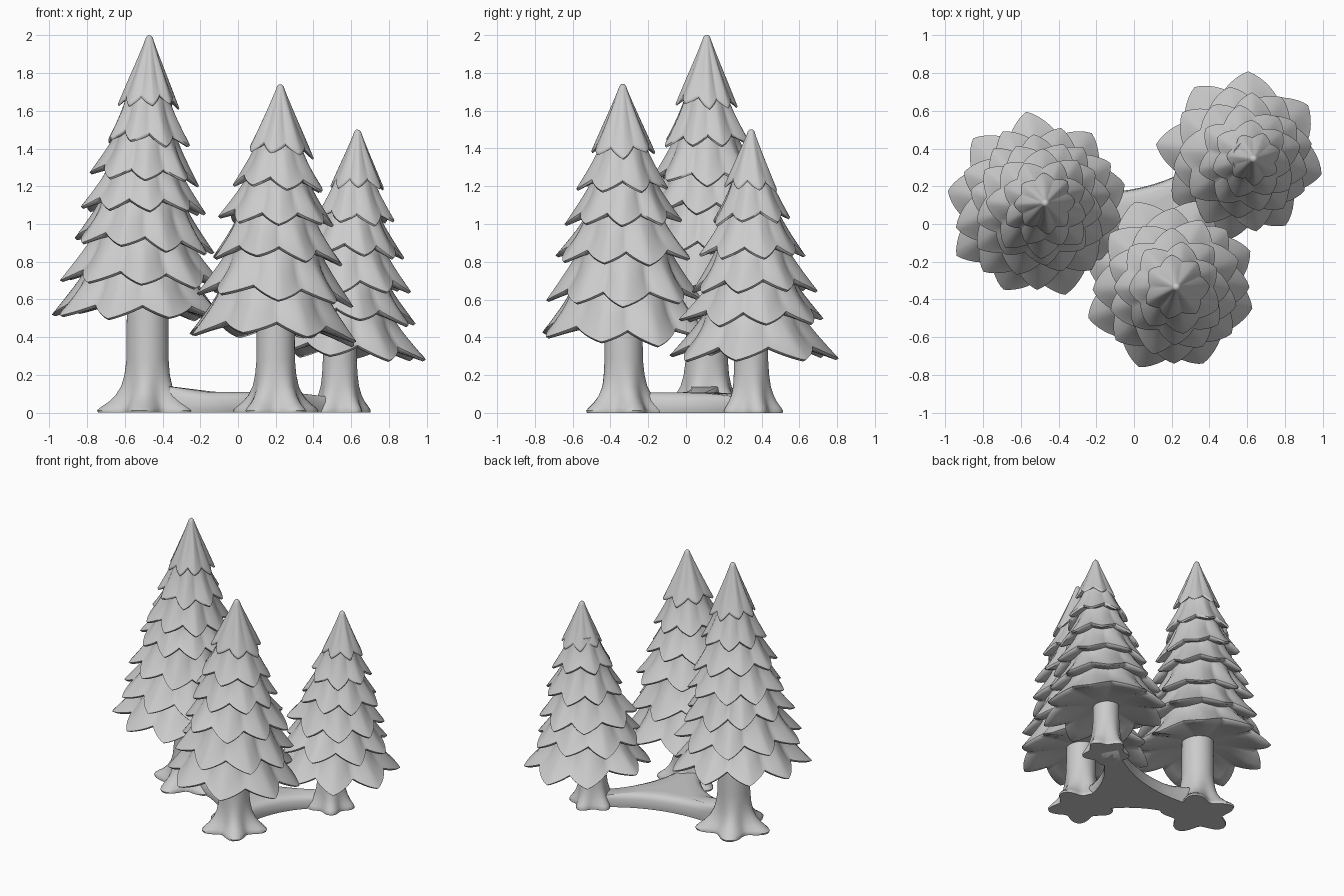
import bpy, bmesh, math, random
from mathutils import Vector

if "Cube" in bpy.data.objects:
    bpy.data.objects.remove(bpy.data.objects["Cube"])

random.seed(7)
grey = bpy.data.materials.new("light_grey")
grey.diffuse_color = (0.6, 0.6, 0.6, 1)
grey.use_nodes = True
grey.node_tree.nodes["Principled BSDF"].inputs["Base Color"].default_value = grey.diffuse_color


def finish(name, bm, angle):
    bmesh.ops.remove_doubles(bm, verts=bm.verts, dist=0.0002)
    bmesh.ops.recalc_face_normals(bm, faces=bm.faces)
    me = bpy.data.meshes.new(name)
    bm.to_mesh(me)
    bm.free()
    me.materials.append(grey)
    ob = bpy.data.objects.new(name, me)
    bpy.context.collection.objects.link(ob)
    bpy.ops.object.select_all(action='DESELECT')
    ob.select_set(True)
    bpy.context.view_layer.objects.active = ob
    bpy.ops.object.shade_smooth_by_angle(angle=math.radians(angle))
    return ob


def loft(bm, rings):
    """Skin closed rings of points and cap both ends."""
    loops = [[bm.verts.new(p) for p in ring] for ring in rings]
    n = len(loops[0])
    for a, b in zip(loops, loops[1:]):
        for k in range(n):
            bm.faces.new((a[k], a[(k + 1) % n], b[(k + 1) % n], b[k]))
    bm.faces.new(loops[0])
    bm.faces.new(loops[-1])


def skirt(bm, cx, cy, z_top, r_top, z_tip, r_tip, tips, turn, first):
    """One tier of drooping pointed boughs; the first bough points along turn."""
    seg = 12
    size = [random.uniform(0.96, 1.05) for _ in range(tips)]
    drop = [random.uniform(-0.02, 0.02) for _ in range(tips)]
    skew = [random.uniform(-0.1, 0.1) for _ in range(tips)]
    notch = [random.uniform(0.17, 0.23) for _ in range(tips)]
    lift = 0.04 + 0.06 * r_tip

    def point(k, v, under=0.0):
        i, f = divmod(k, seg)
        s = f / seg * 2 - 1                       # -1..1 across a bough, 0 at its tip
        away = abs(s)
        j = (i + (1 if s > 0 else -1)) % tips
        mix = away * 0.5                          # blend with neighbour at the notch
        length = size[i] * (1 - mix) + size[j] * mix
        fall = drop[i] * (1 - mix) + drop[j] * mix
        cut = notch[i] if s > 0 else notch[i - 1]
        fold = away ** 1.15
        ang = turn + (i + s / 2 + skew[i] * (1 - away) * v) / tips * math.tau
        reach = r_tip * length * (1 - cut * fold)
        low = z_tip + fall + lift * fold
        r = r_top + (reach - r_top) * (v ** 1.06 if first else v ** 1.3)
        r *= 1 + (0.02 - 0.07 * fold) * math.sin(math.pi * v)
        z = z_top + (low - z_top) * v
        if under:                                 # underside running back to the core
            r = reach * (1 - under)
            z = low - 0.014 + (z_tip + lift + 0.014 - low) * min(1, under * 1.8)
        z -= 0.07 * (r * math.cos(ang))
        return Vector((cx + r * math.cos(ang), cy + r * math.sin(ang), z))

    n = tips * seg
    vs = (0, 0.06, 0.15, 0.28, 0.42, 0.56, 0.7, 0.82, 0.92, 0.97, 1.0)
    rings = [[point(k, v) for k in range(n)] for v in vs]
    if first:                                     # rounded treetop
        mid = Vector((cx, cy, z_top))
        rings.insert(0, [mid + (p - mid) * 0.5 + Vector((0, 0, 0.011)) for p in rings[0]])
    rings += [[point(k, 1, u) for k in range(n)] for u in (0.035, 0.2, 0.5, 0.8)]
    loft(bm, rings)


def foliage(name, apex, base, tips, turn, tiers):
    """Stack of tiers, each (tip height, tip radius); boughs alternate between tiers."""
    bm = bmesh.new()
    last = len(tiers) - 1
    for i, (z, r) in enumerate(tiers):
        t = i / last
        cx = apex[0] + (base[0] - apex[0]) * t
        cy = apex[1] + (base[1] - apex[1]) * t
        if i == 0:
            z_top, r_top = apex[2] - 0.011, 0.018
        else:
            z_top, r_top = tiers[i - 1][0] + 0.06, tiers[i - 1][1] * 0.67
        count = tips if last - i < 4 else tips - 1
        phase = math.radians(turn) + (last - i) % 2 * math.pi / count
        skirt(bm, cx, cy, z_top, r_top, z, r, count, phase, i == 0)
    finish(name, bm, 62)


def trunk(name, x, y, top, radius, spread, turn):
    """Straight trunk flaring into five rounded roots."""
    bm = bmesh.new()
    rings = []
    for z, f in ((0, 0.97), (0.012, 1), (0.03, 0.86), (0.055, 0.62), (0.09, 0.38),
                 (0.14, 0.18), (0.2, 0.07), (0.28, 0), (top, -0.03)):
        ring = []
        for k in range(50):
            a = k / 50 * math.tau
            lobe = 0.7 + 0.3 * math.cos(5 * (a - turn))
            r = radius + (spread - radius) * f * lobe
            ring.append((x + r * math.cos(a), y + r * math.sin(a), z))
        rings.append(ring)
    loft(bm, rings)
    finish(name, bm, 50)


# Boughs
foliage("tall_tree_foliage", (-0.47, 0.11, 2.0), (-0.52, 0.10), 9, 92,
        [(1.64, 0.165), (1.43, 0.235), (1.24, 0.29), (1.07, 0.335),
         (0.88, 0.385), (0.69, 0.435), (0.5, 0.485)])
foliage("middle_tree_foliage", (0.225, -0.335, 1.74), (0.19, -0.325), 8, 25,
        [(1.38, 0.175), (1.19, 0.245), (1.0, 0.305), (0.81, 0.365),
         (0.61, 0.425), (0.4, 0.468)])
foliage("small_tree_foliage", (0.635, 0.345, 1.5), (0.56, 0.355), 8, -10,
        [(1.2, 0.145), (1.02, 0.21), (0.83, 0.28), (0.65, 0.335),
         (0.48, 0.385), (0.3, 0.437)])

# Trunks with roots
trunk("tall_tree_trunk", -0.48, 0.11, 0.75, 0.112, 0.27, math.pi * 1.05)
trunk("middle_tree_trunk", 0.2, -0.33, 0.65, 0.102, 0.235, 0.31)
trunk("small_tree_trunk", 0.54, 0.345, 0.55, 0.09, 0.17, 0.3)

# Low ground web joining the three trunks, with hollowed edges
feet = [Vector((-0.48, 0.11)), Vector((0.2, -0.33)), Vector((0.54, 0.345))]
middle = sum(feet, Vector((0, 0))) / 3
outline = []
for i, (side, hollow) in enumerate(((0.1, 0.15), (0.05, 0.16), (0.1, 0.17))):
    a, b = feet[i], feet[(i + 1) % 3]
    d = (b - a).normalized()
    out = Vector((d.y, -d.x))
    p, q = a + out * side, b + out * side
    c = (a + b) / 2 - out * hollow
    for k in range(17):
        t = k / 16
        outline.append(p * (1 - t) ** 2 + c * 2 * t * (1 - t) + q * t * t)


def web_point(p, s, z):
    """Web surface, rising toward the tall trunk and thinning toward the small one."""
    q = middle + (p - middle) * s
    rise = 0.5 * math.exp(-((q - feet[0]).length / 0.18) ** 2)
    sink = 0.25 * math.exp(-((q - feet[2]).length / 0.25) ** 2)
    return (q.x, q.y, z * (1 + rise - sink))


bm = bmesh.new()
loft(bm, [[web_point(p, s, z) for p in outline] for s, z in
          ((0.6, 0), (0.97, 0), (1, 0.025), (0.97, 0.07), (0.9, 0.095),
           (0.75, 0.108), (0.4, 0.108))])
finish("ground_web", bm, 50)
